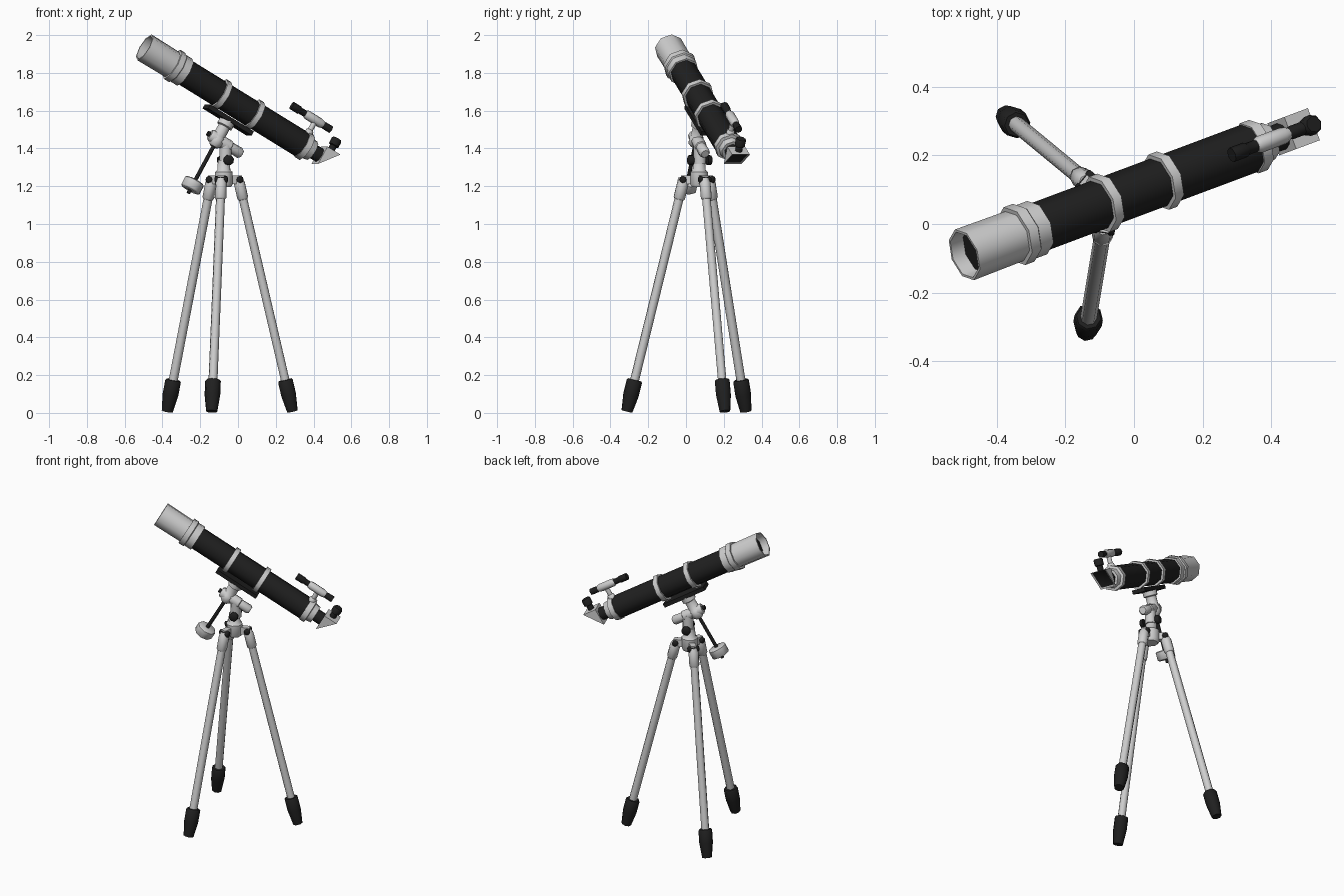
import bpy, bmesh, math
from mathutils import Vector, Matrix

if "Cube" in bpy.data.objects:
    bpy.data.objects.remove(bpy.data.objects["Cube"])


def material(name, c):
    m = bpy.data.materials.new(name)
    m.diffuse_color = (c, c, c, 1)
    m.use_nodes = True
    m.node_tree.nodes["Principled BSDF"].inputs["Base Color"].default_value = m.diffuse_color
    return m


WHITE = material("light grey metal", 0.62)
BLACK = material("matt black", 0.014)

# Tube frame: x along the optical axis (front to eyepiece), y sideways, z up off the tube
YAW = math.radians(20.5)
FRAME = (Matrix.Translation((-0.495, -0.09, 1.935)) @ Matrix.Rotation(YAW, 4, 'Z')
         @ Matrix.Rotation(math.radians(30), 4, 'Y'))
ROT = FRAME.to_3x3()
D, U, V = ROT.col[0].copy(), ROT.col[1].copy(), ROT.col[2].copy()


def at(t, u=0, v=0):
    return FRAME @ Vector((t, u, v))


def finish(name, bm, mats):
    bmesh.ops.recalc_face_normals(bm, faces=bm.faces)
    me = bpy.data.meshes.new(name)
    bm.to_mesh(me)
    bm.free()
    for m in mats:
        me.materials.append(m)
    for p in me.polygons:
        p.use_smooth = True
    me.set_sharp_from_angle(angle=math.radians(50))
    ob = bpy.data.objects.new(name, me)
    bpy.context.collection.objects.link(ob)
    return ob


def lathe(name, origin, axis, profile, mat, n=8, side=U, start_mat=None):
    """Turned part: profile is (distance along axis, radius) pairs, both ends capped."""
    axis = Vector(axis).normalized()
    a = (side - axis * side.dot(axis)).normalized()
    b = axis.cross(a)
    bm = bmesh.new()
    rings = []
    for s, r in profile:
        rings.append([bm.verts.new(origin + axis * s + (a * math.cos(k * math.tau / n)
                      + b * math.sin(k * math.tau / n)) * r) for k in range(n)])
    for r0, r1 in zip(rings, rings[1:]):
        for k in range(n):
            bm.faces.new((r0[k], r0[(k + 1) % n], r1[(k + 1) % n], r1[k]))
    first = bm.faces.new(rings[0])
    bm.faces.new(rings[-1])
    if start_mat:
        first.material_index = 1
    return finish(name, bm, [mat] + ([start_mat] if start_mat else []))


def box(name, matrix, size, mat):
    bm = bmesh.new()
    bmesh.ops.create_cube(bm, size=1, matrix=matrix @ Matrix.Diagonal((*size, 1)))
    return finish(name, bm, [mat])


# --- Optical tube ---
O = at(0)
lathe("dew_shield", O, D, [(0.045, 0.07), (0, 0.071), (0, 0.079), (0.18, 0.077), (0.18, 0.09),
                           (0.213, 0.09), (0.218, 0.083), (0.262, 0.083), (0.262, 0.06)],
      WHITE, start_mat=BLACK)
lathe("main_tube", O, D, [(0.25, 0.073), (1.035, 0.073)], BLACK)
for i, t in enumerate((0.5, 0.714)):
    lathe(f"tube_ring_{i + 1}", at(t), D, [(-0.015, 0.086), (0.015, 0.086)], WHITE)
lathe("rear_cell", O, D, [(1.025, 0.078), (1.058, 0.078), (1.062, 0.062), (1.095, 0.056),
                          (1.095, 0.03)], WHITE)
lathe("focuser_tube", O, D, [(1.08, 0.04), (1.145, 0.04)], BLACK)

# --- Star diagonal: triangular prism with a recessed dark slanted face ---
bm = bmesh.new()
tri = [(1.142, 0.053), (1.227, 0.053), (1.142, -0.053)]
left, right = [[bm.verts.new(at(t, u, v)) for t, v in tri] for u in (-0.05, 0.05)]
bm.faces.new(left)
bm.faces.new(right[::-1])
for k in range(3):
    j = (k + 1) % 3
    face = bm.faces.new((left[k], right[k], right[j], left[j]))
    if k == 1:
        slant = face
bmesh.ops.recalc_face_normals(bm, faces=bm.faces)
bmesh.ops.inset_region(bm, faces=[slant], thickness=0.011, depth=-0.006)
slant.material_index = 1
finish("star_diagonal", bm, [WHITE, BLACK])
lathe("eyepiece", at(1.185), V, [(0.05, 0.02), (0.082, 0.02), (0.086, 0.029), (0.118, 0.03),
                                 (0.126, 0.024)], BLACK)

# --- Finder scope ---
FV = at(0, 0, 0.15)
lathe("finder_front", FV, D, [(0.875, 0.022), (0.925, 0.022), (0.93, 0.018), (0.97, 0.018)], BLACK)
lathe("finder_body", FV, D, [(0.962, 0.02), (0.975, 0.025), (1.06, 0.025), (1.078, 0.02)], WHITE)
lathe("finder_eyepiece", FV, D, [(1.07, 0.015), (1.09, 0.02), (1.13, 0.02)], BLACK)
lathe("finder_stalk", at(1.03), V, [(0.06, 0.024), (0.085, 0.022), (0.09, 0.015), (0.15, 0.015)], WHITE)

# --- Mount head ---
box("dovetail_plate", FRAME @ Matrix.Translation((0.602, 0, -0.096)), (0.285, 0.085, 0.024), BLACK)
DEC = at(0.6)
lathe("declination_housing", DEC, -V, [(0.105, 0.045), (0.135, 0.045), (0.14, 0.034), (0.2, 0.034),
                                       (0.205, 0.04), (0.24, 0.04), (0.26, 0.022)], WHITE)
lathe("counterweight_rod", DEC, -V, [(0.24, 0.011), (0.545, 0.011)], BLACK)
lathe("counterweight", DEC, -V, [(0.468, 0.05), (0.474, 0.058), (0.518, 0.058), (0.525, 0.05)], WHITE)
lathe("polar_axis", at(0, 0, -0.215), D, [(0.55, 0.026), (0.56, 0.034), (0.68, 0.034), (0.684, 0.028),
                                          (0.745, 0.03), (0.757, 0.022)], WHITE)
lathe("polar_axis_cap", at(0, 0, -0.215), D, [(0.535, 0.014), (0.56, 0.014)], BLACK)

# Altitude pivot and column
C = Vector((-0.075, 0.07, 0))
PIVOT = C + Vector((0.008, 0.003, 1.338))
lathe("polar_bracket", PIVOT, at(0.655, 0, -0.215) - PIVOT, [(-0.02, 0.034), (0.085, 0.034)], WHITE)
lathe("altitude_pivot", PIVOT, U, [(-0.042, 0.036), (0.042, 0.036)], WHITE)
for s, side in ((-1, "front"), (1, "back")):
    lathe(f"altitude_knob_{side}", PIVOT, U * s, [(0.04, 0.027), (0.06, 0.027), (0.065, 0.021)],
          BLACK, side=V)

# --- Tripod ---
lathe("tripod_hub", C, (0, 0, 1), [(1.195, 0.04), (1.21, 0.05), (1.275, 0.05), (1.285, 0.037),
                                   (1.34, 0.033)], WHITE)
for i in range(3):
    ang = YAW + i * math.tau / 3
    out = Vector((math.cos(ang), math.sin(ang), 0))
    tan = Vector((-out.y, out.x, 0))
    top = C + out * 0.083 + Vector((0, 0, 1.235))
    foot = C + out * 0.388 + Vector((0, 0, 0.008))
    ax = foot - top
    L = ax.length
    n = f"leg_{i + 1}"
    lathe(n + "_collar", top, ax, [(-0.005, 0.022), (0.02, 0.031), (0.1, 0.031), (0.108, 0.025)],
          WHITE, side=tan)
    lathe(n + "_tube", top, ax, [(0.09, 0.024), (L - 0.1, 0.024)], WHITE, side=tan)
    lathe(n + "_foot", top, ax, [(L - 0.172, 0.036), (L - 0.165, 0.042), (L - 0.09, 0.042),
                                 (L, 0.03)], BLACK, side=tan)
    # pivot arm and bolt
    arm = Matrix.Translation(C + out * 0.065 + Vector((0, 0, 1.235))) @ Matrix.Rotation(ang, 4, 'Z')
    box(n + "_arm", arm, (0.06, 0.034, 0.045), WHITE)
    lathe(n + "_bolt", top, tan, [(-0.034, 0.013), (-0.03, 0.018), (0.03, 0.018), (0.034, 0.013)],
          BLACK, side=out)
